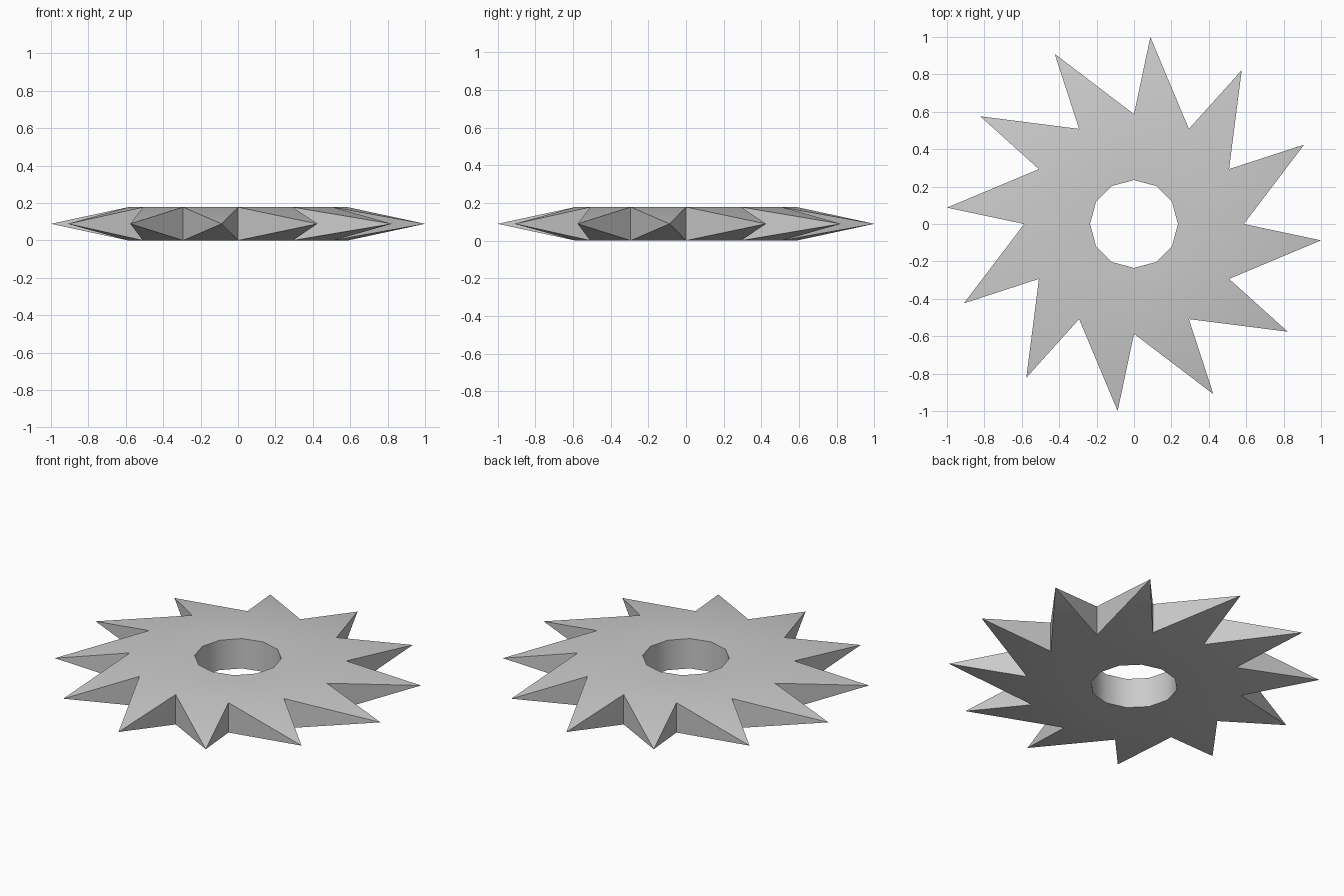
import bpy, bmesh, math

cube = bpy.data.objects.get("Cube")
if cube:
    bpy.data.objects.remove(cube, do_unlink=True)

TEETH = 12
THICKNESS = 0.178
BORE_RADIUS = 0.235
ROOT_RADIUS = 0.587
TIP_RADIUS = 1.0038
TIP_LEAN = 25          # degrees from the start of each tooth to its tip

steel = bpy.data.materials.new("grey steel")
steel.use_nodes = True
steel.diffuse_color = (0.6, 0.6, 0.6, 1)
steel.node_tree.nodes["Principled BSDF"].inputs["Base Color"].default_value = (0.6, 0.6, 0.6, 1)

bm = bmesh.new()


def ring(radius, z, offset=0):
    """Evenly spaced vertices, one per tooth."""
    verts = []
    for i in range(TEETH):
        a = math.radians(i * 360 / TEETH + offset)
        verts.append(bm.verts.new((radius * math.cos(a), radius * math.sin(a), z)))
    return verts


bore_low, bore_top = ring(BORE_RADIUS, 0), ring(BORE_RADIUS, THICKNESS)
root_low, root_top = ring(ROOT_RADIUS, 0), ring(ROOT_RADIUS, THICKNESS)
tips = ring(TIP_RADIUS, THICKNESS / 2, TIP_LEAN)

for i in range(TEETH):
    j = (i + 1) % TEETH
    # disc faces and bore wall
    bm.faces.new((bore_top[i], root_top[i], root_top[j], bore_top[j]))
    bm.faces.new((bore_low[j], root_low[j], root_low[i], bore_low[i]))
    bm.faces.new((bore_low[i], bore_top[i], bore_top[j], bore_low[j]))
    # four-sided leaning tooth
    bm.faces.new((root_top[i], tips[i], root_top[j]))
    bm.faces.new((root_low[j], tips[i], root_low[i]))
    bm.faces.new((root_low[i], tips[i], root_top[i]))
    bm.faces.new((root_top[j], tips[i], root_low[j]))

bmesh.ops.recalc_face_normals(bm, faces=bm.faces[:])
mesh = bpy.data.meshes.new("saw_blade")
bm.to_mesh(mesh)
bm.free()
mesh.materials.append(steel)

blade = bpy.data.objects.new("saw_blade", mesh)
bpy.context.collection.objects.link(blade)
bpy.ops.object.select_all(action='DESELECT')
blade.select_set(True)
bpy.context.view_layer.objects.active = blade
bpy.ops.object.shade_smooth_by_angle(angle=math.radians(35))
